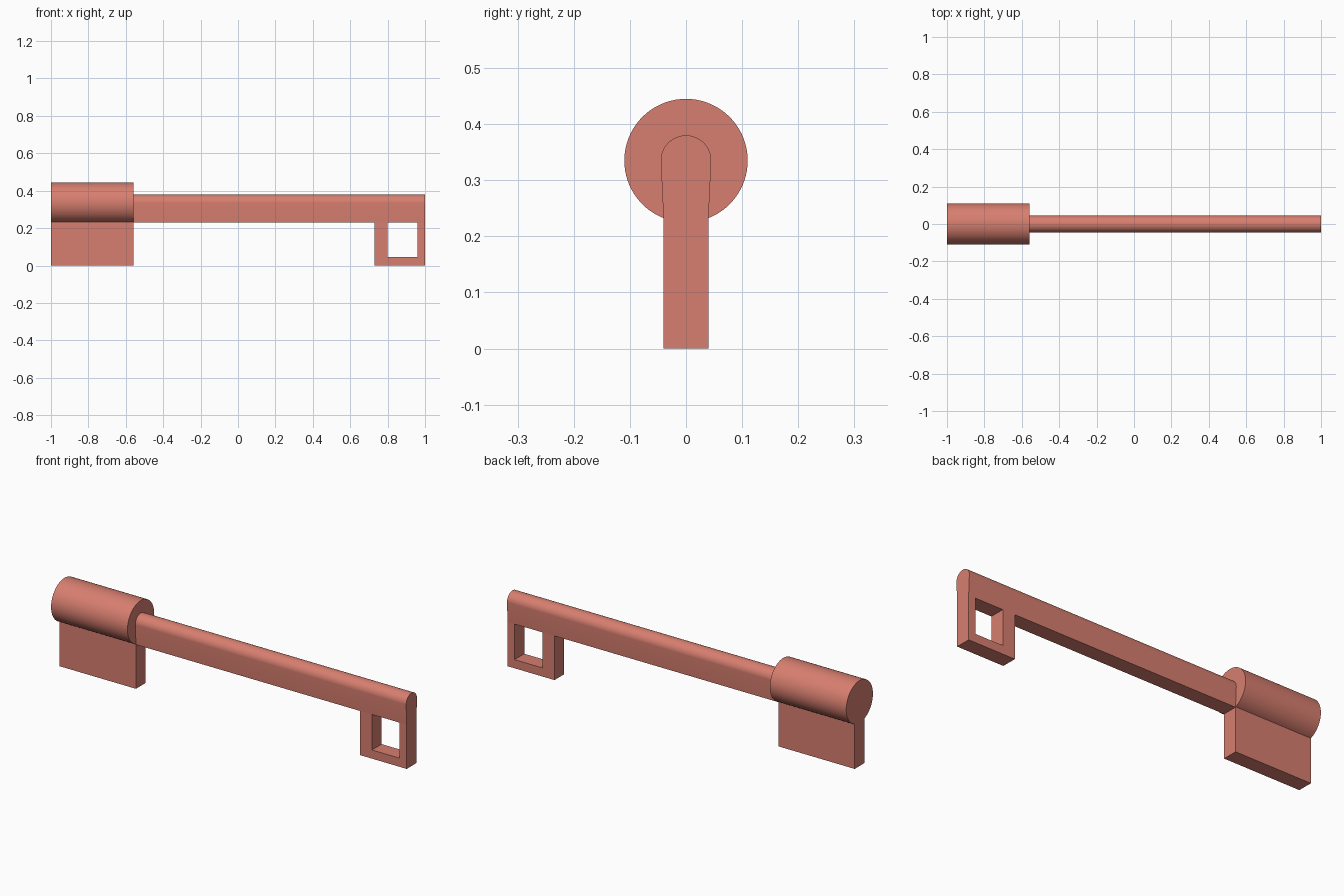
import bpy, bmesh
from math import sin, cos, pi, asin, radians

if "Cube" in bpy.data.objects:
    bpy.data.objects.remove(bpy.data.objects["Cube"])

mat = bpy.data.materials.new("terracotta")
mat.diffuse_color = (0.68, 0.21, 0.16, 1)
mat.use_nodes = True
mat.node_tree.nodes["Principled BSDF"].inputs["Base Color"].default_value = mat.diffuse_color


def prism(name, outline, offset, depth):
    """Extrude a closed 3D outline along the depth vector."""
    bm = bmesh.new()
    face = bm.faces.new([bm.verts.new(p) for p in outline])
    res = bmesh.ops.extrude_face_region(bm, geom=[face], use_keep_orig=True)
    verts = [g for g in res["geom"] if isinstance(g, bmesh.types.BMVert)]
    bmesh.ops.translate(bm, verts=verts, vec=depth)
    bmesh.ops.translate(bm, verts=bm.verts, vec=offset)
    bmesh.ops.recalc_face_normals(bm, faces=bm.faces)
    mesh = bpy.data.meshes.new(name)
    bm.to_mesh(mesh)
    bm.free()
    mesh.materials.append(mat)
    obj = bpy.data.objects.new(name, mesh)
    bpy.context.collection.objects.link(obj)
    bpy.ops.object.select_all(action='DESELECT')
    obj.select_set(True)
    bpy.context.view_layer.objects.active = obj
    bpy.ops.object.shade_smooth_by_angle(angle=radians(30))
    return obj


def keyhole(radius, start, steps, half_width, bottom):
    """Arc over the top, closed by two straight sides down to the bottom."""
    span = pi - 2 * start
    pts = [(0, radius * cos(a), AXIS_Z + radius * sin(a))
           for a in (start + span * i / steps for i in range(steps + 1))]
    return pts + [(0, -half_width, bottom), (0, half_width, bottom)]


AXIS_Z, HALF = 0.335, 0.04

# Thick barrel with the plate hanging below it
R = 0.11
start = asin(HALF / R) - pi / 2
prism("barrel_with_plate", keyhole(R, start, 64, HALF, 0), (-1, 0, 0), (0.44, 0, 0))

# Long shaft with a rounded top
prism("shaft", keyhole(0.045, 0, 32, HALF, 0.23), (-0.56, 0, 0), (1.56, 0, 0))

# U-shaped loop under the far end of the shaft
loop = [(0.73, 0.23), (0.73, 0), (1, 0), (1, 0.23),
        (0.96, 0.23), (0.96, 0.045), (0.80, 0.045), (0.80, 0.23)]
prism("end_loop", [(x, 0, z) for x, z in loop], (0, -HALF, 0), (0, 2 * HALF, 0))
